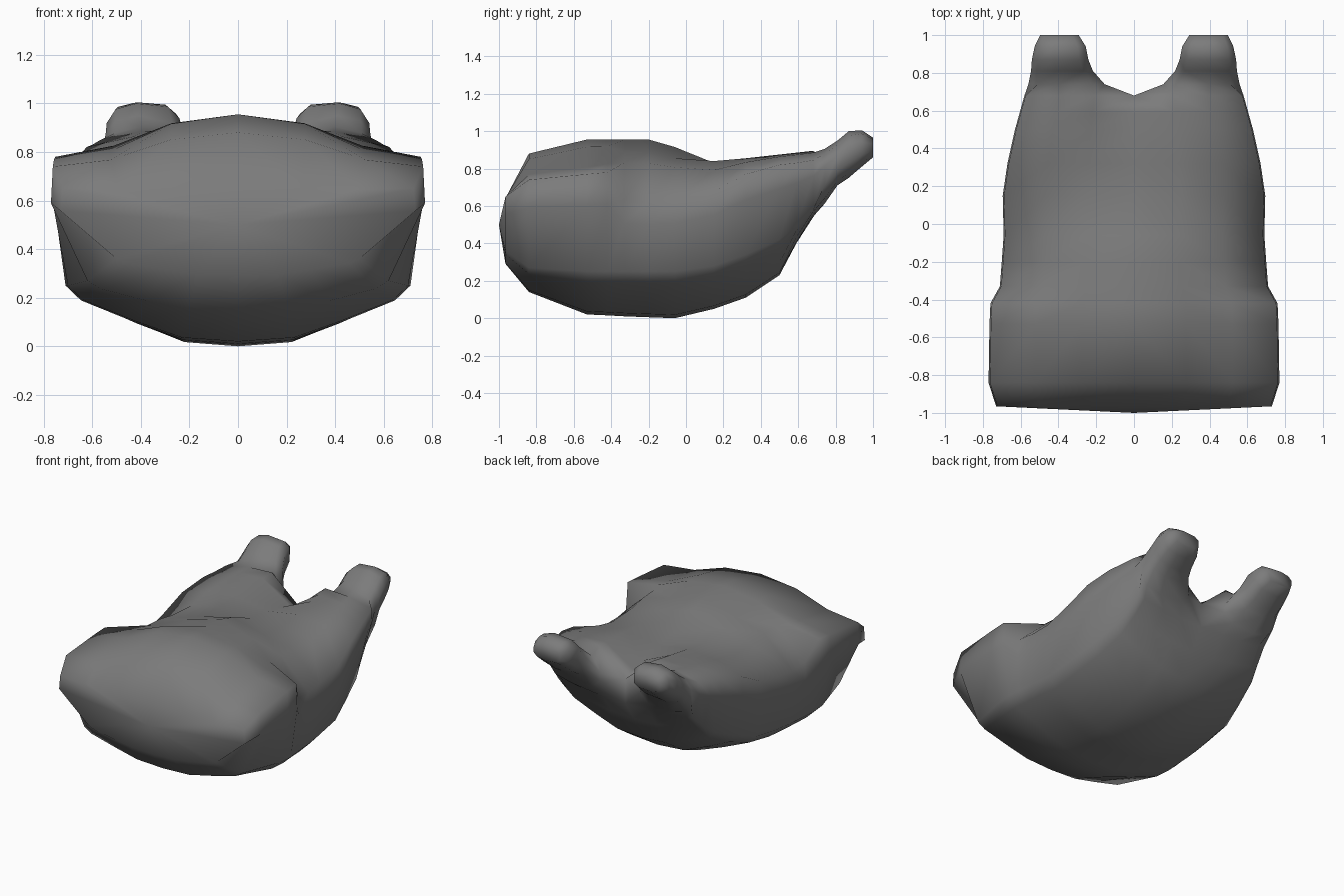
import bpy, bmesh, math

cube = bpy.data.objects.get("Cube")
if cube:
    bpy.data.objects.remove(cube)

grey = bpy.data.materials.new("charcoal_grey")
grey.use_nodes = True
colour = (0.2, 0.2, 0.2, 1)
grey.diffuse_color = colour
grey.node_tree.nodes["Principled BSDF"].inputs["Base Color"].default_value = colour


def body_ring(y, w, belly_w, bottom, low, shoulder, top, roundness, dip=0):
    """Half cross-section, from the belly centre round the side to the back centre."""
    belly = [(0, 0), (.33, .07), (.6, .36), (.91, .74), (1, 1)]
    pts = [(belly_w * u, y, bottom + v * (low - bottom)) for u, v in belly]
    rise = top - shoulder
    pts += [(w, y, low + .68 * (shoulder - low)),
            (w * .99, y, shoulder),
            (w * .68, y, shoulder + roundness * rise),
            (w * .36, y, shoulder + (.79 + .21 * (dip > 0)) * rise),
            (0, y, top - dip)]
    return pts


def leg_ring(y, inner, outer, bottom, top, sag=0):
    """Boxy closed ring with the same point count as a body ring."""
    cx, cz = (inner + outer) / 2, (bottom + top) / 2
    rx, rz = (outer - inner) / 2, (top - bottom) / 2
    pts = []
    for i in range(10):
        a = math.radians(-153 + 34 * i)
        c, s = math.cos(a), math.sin(a)
        drop = sag * max(0, -c) if s > 0 else 0
        pts.append((cx + rx * math.copysign(abs(c) ** .65, c), y,
                    cz + rz * math.copysign(abs(s) ** .85, s) - drop))
    return pts


# Plump body, with broad shoulders that step in behind the front
body = [
    body_ring(-.965, .73, .50, .29, .36, .65, .64, .5),
    body_ring(-.84, .77, .62, .14, .27, .74, .88, .2),
    body_ring(-.53, .765, .70, .02, .25, .77, .955, .2),
    body_ring(-.42, .76, .71, .015, .25, .78, .955, .25),
    body_ring(-.33, .71, .70, .01, .25, .63, .955, .62),
    body_ring(-.20, .70, .69, .005, .25, .62, .955, .62),
    body_ring(-.06, .69, .67, 0, .25, .63, .915, .62),
    body_ring(.15, .695, .66, .05, .28, .68, .84, .7, .01),
    body_ring(.32, .67, .62, .11, .34, .77, .855, .75, .04),
    body_ring(.5, .63, .58, .23, .42, .82, .875, .8, .10),
    body_ring(.59, .605, .55, .40, .49, .83, .885, .8, .14),
    body_ring(.68, .58, .53, .54, .58, .845, .895, .8, .18),
]
# Two legs branching from the rear of the body
legs = [
    leg_ring(.74, .14, .565, .61, .905, .1),
    leg_ring(.81, .205, .55, .71, .95, .04),
    leg_ring(.87, .23, .545, .75, 1.0),
    leg_ring(.94, .245, .53, .81, 1.005),
    leg_ring(1.0, .285, .50, .86, .965),
]

bm = bmesh.new()
rings = [[bm.verts.new(p) for p in ring] for ring in body + legs]
count = len(rings[0])
for k in range(len(rings) - 1):
    a, b = rings[k], rings[k + 1]
    # the strip closes on the inner side only where the legs have parted
    for i in range(count if k >= len(body) - 1 else count - 1):
        j = (i + 1) % count
        bm.faces.new((a[i], a[j], b[j], b[i]))
bm.faces.new(rings[-1])

# Slightly bulging front
tip = bm.verts.new((0, -1, .5))
for p, q in zip(rings[0], rings[0][1:]):
    bm.faces.new((tip, q, p))
bmesh.ops.recalc_face_normals(bm, faces=bm.faces)

mesh = bpy.data.meshes.new("body_with_legs")
bm.to_mesh(mesh)
bm.free()
mesh.materials.append(grey)
obj = bpy.data.objects.new("body_with_legs", mesh)
bpy.context.collection.objects.link(obj)

mirror = obj.modifiers.new("mirror", 'MIRROR')
mirror.use_clip = True
mirror.merge_threshold = .002
bpy.ops.object.select_all(action='DESELECT')
obj.select_set(True)
bpy.context.view_layer.objects.active = obj
bpy.ops.object.modifier_apply(modifier=mirror.name)
bpy.ops.object.shade_smooth_by_angle(angle=math.radians(100))
